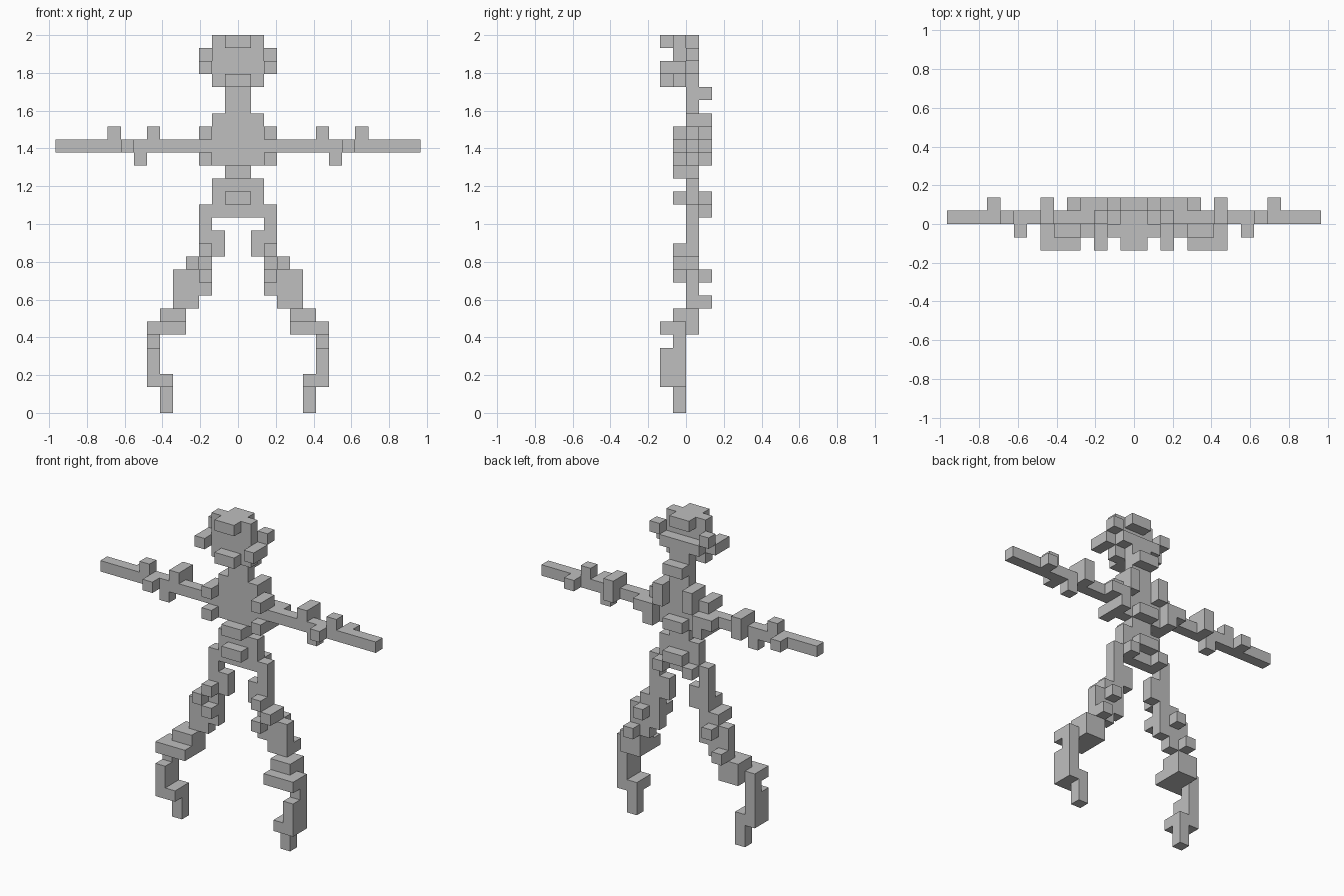
import bpy, bmesh
from mathutils import Vector

if "Cube" in bpy.data.objects:
    bpy.data.objects.remove(bpy.data.objects["Cube"])

U = 2 / 29  # edge length of one block

grey = bpy.data.materials.new("grey")
grey.diffuse_color = (0.52, 0.52, 0.52, 1)
grey.use_nodes = True
grey.node_tree.nodes["Principled BSDF"].inputs["Base Color"].default_value = grey.diffuse_color

parts = {}


def part(name, *boxes):
    """Collect blocks for the +x half; each box is (x range, y range, z range), inclusive."""
    cells = parts.setdefault(name, set())
    for (x0, x1), (y0, y1), (z0, z1) in boxes:
        for x in range(x0, x1 + 1):
            for y in range(y0, y1 + 1):
                for z in range(z0, z1 + 1):
                    cells.add((x, y, z))
                    cells.add((-1 - x, y, z))  # mirrored block


# head: crown, face, cheeks, ears, chin
part("head",
     ((0, 0), (-2, 0), (28, 28)), ((0, 1), (-1, -1), (25, 28)),
     ((2, 2), (0, 0), (27, 27)), ((2, 2), (-2, -1), (26, 26)),
     ((0, 0), (-2, -2), (25, 25)), ((0, 0), (0, 0), (25, 26)),
     ((1, 1), (0, 0), (26, 26)))

# neck with a block at the nape
part("neck", ((0, 0), (0, 0), (23, 24)), ((0, 0), (1, 1), (24, 24)))

# chest, with front and back studs
part("chest",
     ((0, 1), (0, 0), (19, 22)), ((2, 2), (-1, 0), (21, 21)),
     ((2, 2), (-1, 0), (19, 19)), ((0, 0), (-1, 0), (18, 18)),
     ((1, 1), (1, 1), (21, 22)), ((2, 3), (1, 1), (20, 20)),
     ((0, 0), (1, 1), (19, 19)), ((2, 2), (1, 1), (19, 19)))

# hips
part("hips",
     ((0, 1), (0, 0), (16, 17)), ((0, 2), (0, 0), (15, 15)),
     ((0, 0), (-1, 1), (16, 16)), ((1, 1), (1, 1), (15, 15)))

# arms with scattered knobs
part("arms",
     ((2, 13), (0, 0), (20, 20)), ((6, 6), (0, 1), (20, 21)),
     ((7, 7), (0, 0), (19, 19)), ((8, 8), (-1, -1), (20, 20)),
     ((9, 9), (0, 0), (21, 21)), ((10, 10), (1, 1), (20, 20)))

# thighs
part("thighs",
     ((2, 2), (0, 0), (11, 14)), ((1, 1), (0, 0), (12, 13)),
     ((2, 2), (-1, -1), (12, 12)), ((3, 3), (-1, 0), (11, 11)),
     ((2, 2), (-1, -1), (10, 10)), ((2, 4), (0, 0), (9, 10)),
     ((3, 3), (1, 1), (10, 10)), ((3, 4), (0, 0), (8, 8)),
     ((4, 4), (1, 1), (8, 8)))

# knees
part("knees",
     ((4, 5), (-1, 0), (7, 7)), ((4, 5), (-2, 0), (6, 6)),
     ((6, 6), (-2, -1), (6, 6)))

# shins and feet
part("shins", ((6, 6), (-1, -1), (5, 5)), ((6, 6), (-2, -1), (2, 4)))
part("feet", ((5, 5), (-2, -1), (2, 2)), ((5, 5), (-1, -1), (0, 1)))

filled = set().union(*parts.values())


def build(name, cells):
    """Make a mesh from the outer faces of the blocks."""
    bm = bmesh.new()
    for c in sorted(cells):
        for axis in range(3):
            for side in (0, 1):
                near = list(c)
                near[axis] += 2 * side - 1
                if tuple(near) in filled:
                    continue
                a, b = (axis + 1) % 3, (axis + 2) % 3
                ring = []
                for i, j in ((0, 0), (1, 0), (1, 1), (0, 1)):
                    p = Vector(c)
                    p[axis] += side
                    p[a] += i
                    p[b] += j
                    ring.append(bm.verts.new(p * U))
                bm.faces.new(ring if side else ring[::-1])
    bmesh.ops.remove_doubles(bm, verts=bm.verts, dist=U / 100)
    mesh = bpy.data.meshes.new(name)
    bm.to_mesh(mesh)
    bm.free()
    mesh.materials.append(grey)
    bpy.context.collection.objects.link(bpy.data.objects.new(name, mesh))


for part_name, part_cells in parts.items():
    build(part_name, part_cells)
